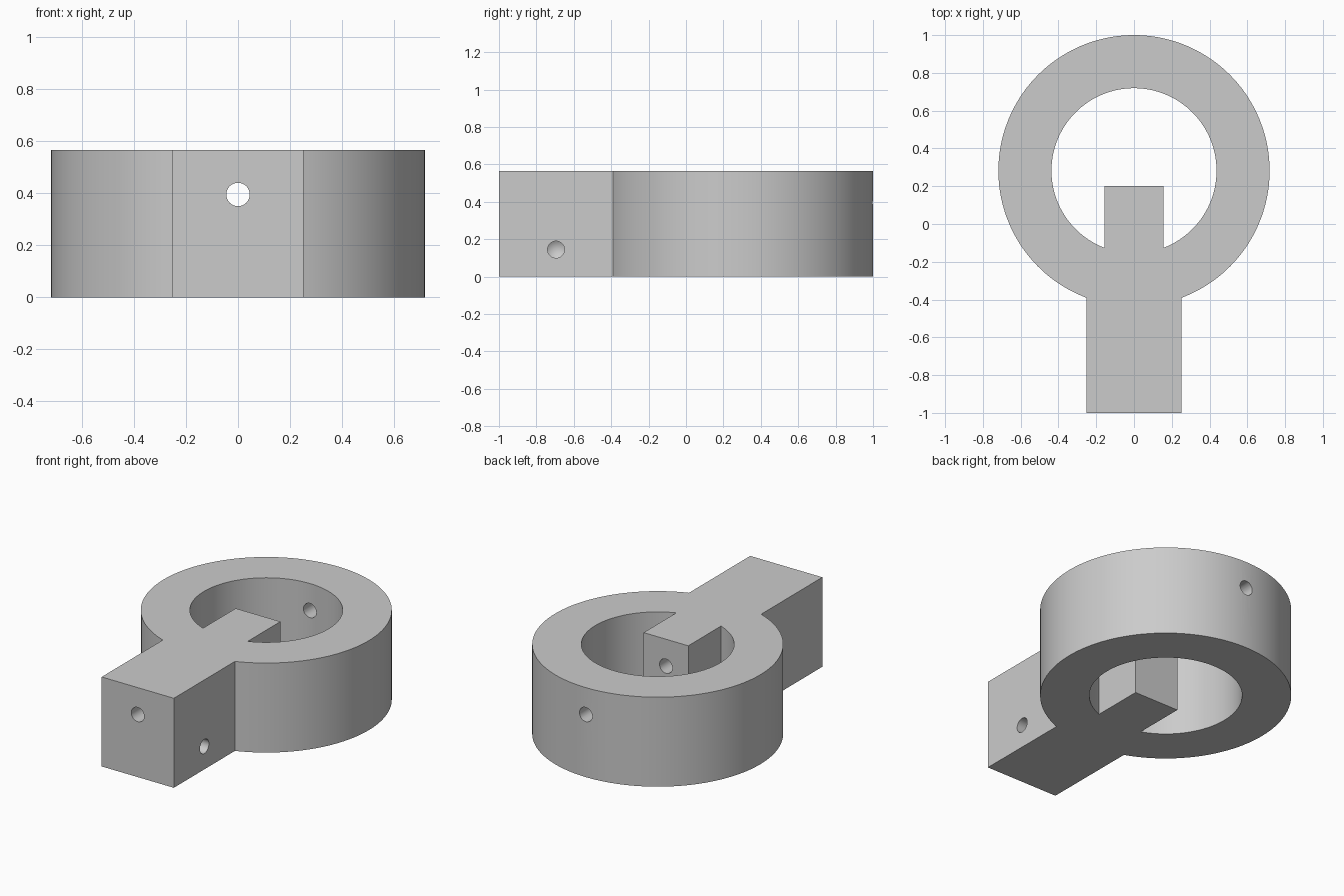
import bpy, bmesh, math
from mathutils import Matrix, Vector

cube = bpy.data.objects.get("Cube")
if cube:
    bpy.data.objects.remove(cube, do_unlink=True)

HEIGHT, RING_Y = 0.565, 0.282
OUTER, BORE = 0.718, 0.437
BLOCK, TONGUE = 0.252, 0.156
HOLE = 0.045

grey = bpy.data.materials.new("plain grey")
grey.use_nodes = True
colour = (0.6, 0.6, 0.6, 1)
grey.diffuse_color = colour
grey.node_tree.nodes["Principled BSDF"].inputs["Base Color"].default_value = colour


def keyhole(radius, half_width, end_y, steps=128):
    """Circle opened at the front, joined to a straight bar ending at end_y."""
    gap = math.asin(half_width / radius)
    points = []
    for i in range(steps + 1):
        a = -math.pi / 2 + gap + (2 * math.pi - 2 * gap) * i / steps
        points.append((radius * math.cos(a), RING_Y + radius * math.sin(a), 0))
    return points + [(-half_width, end_y, 0), (half_width, end_y, 0)]


def finish(bm, name):
    bmesh.ops.recalc_face_normals(bm, faces=bm.faces)
    mesh = bpy.data.meshes.new(name)
    bm.to_mesh(mesh)
    bm.free()
    mesh.materials.append(grey)
    obj = bpy.data.objects.new(name, mesh)
    bpy.context.collection.objects.link(obj)
    return obj


# Ring with outer block and inner tongue, extruded from one outline
bm = bmesh.new()
for outline in (keyhole(OUTER, BLOCK, -1), keyhole(BORE, TONGUE, 0.2)):
    verts = [bm.verts.new(p) for p in outline]
    for a, b in zip(verts, verts[1:] + verts[:1]):
        bm.edges.new((a, b))
bmesh.ops.triangle_fill(bm, edges=bm.edges[:], use_beauty=True)
top = bmesh.ops.extrude_face_region(bm, geom=bm.faces[:])["geom"]
bmesh.ops.translate(bm, vec=(0, 0, HEIGHT),
                    verts=[g for g in top if isinstance(g, bmesh.types.BMVert)])
body = finish(bm, "ring_body")


def drill(name, start, direction, depth, tip):
    """Round cutter from start along direction, ending in a cone of length tip."""
    bm = bmesh.new()
    bmesh.ops.create_circle(bm, cap_ends=True, radius=HOLE, segments=32)
    shaft = bmesh.ops.extrude_face_region(bm, geom=bm.faces[:])["geom"]
    end = [g for g in shaft if isinstance(g, bmesh.types.BMVert)]
    bmesh.ops.translate(bm, vec=(0, 0, depth), verts=end)
    if tip:
        cap = [g for g in shaft if isinstance(g, bmesh.types.BMFace)]
        centre = bmesh.ops.poke(bm, faces=cap)["verts"]
        bmesh.ops.translate(bm, vec=(0, 0, tip), verts=centre)
    turn = Vector(direction).to_track_quat('Z', 'Y').to_matrix().to_4x4()
    bmesh.ops.transform(bm, matrix=Matrix.Translation(start) @ turn, verts=bm.verts)
    cutter = finish(bm, name)
    cutter.hide_render = True
    cut = body.modifiers.new(name, 'BOOLEAN')
    cut.operation, cut.solver, cut.object = 'DIFFERENCE', 'EXACT', cutter
    return cutter


# Long hole from front to back, and blind hole in the side of the block
cutters = [drill("long_hole", (0, -1.1, 0.395), (0, 1, 0), 2.2, 0),
           drill("side_hole", (0.35, -0.695, 0.145), (-1, 0, 0), 0.3, 0.03)]

bpy.ops.object.select_all(action='DESELECT')
body.select_set(True)
bpy.context.view_layer.objects.active = body
for modifier in list(body.modifiers):
    bpy.ops.object.modifier_apply(modifier=modifier.name)
for cutter in cutters:
    bpy.data.objects.remove(cutter, do_unlink=True)
bpy.ops.object.shade_smooth_by_angle(angle=math.radians(30))
